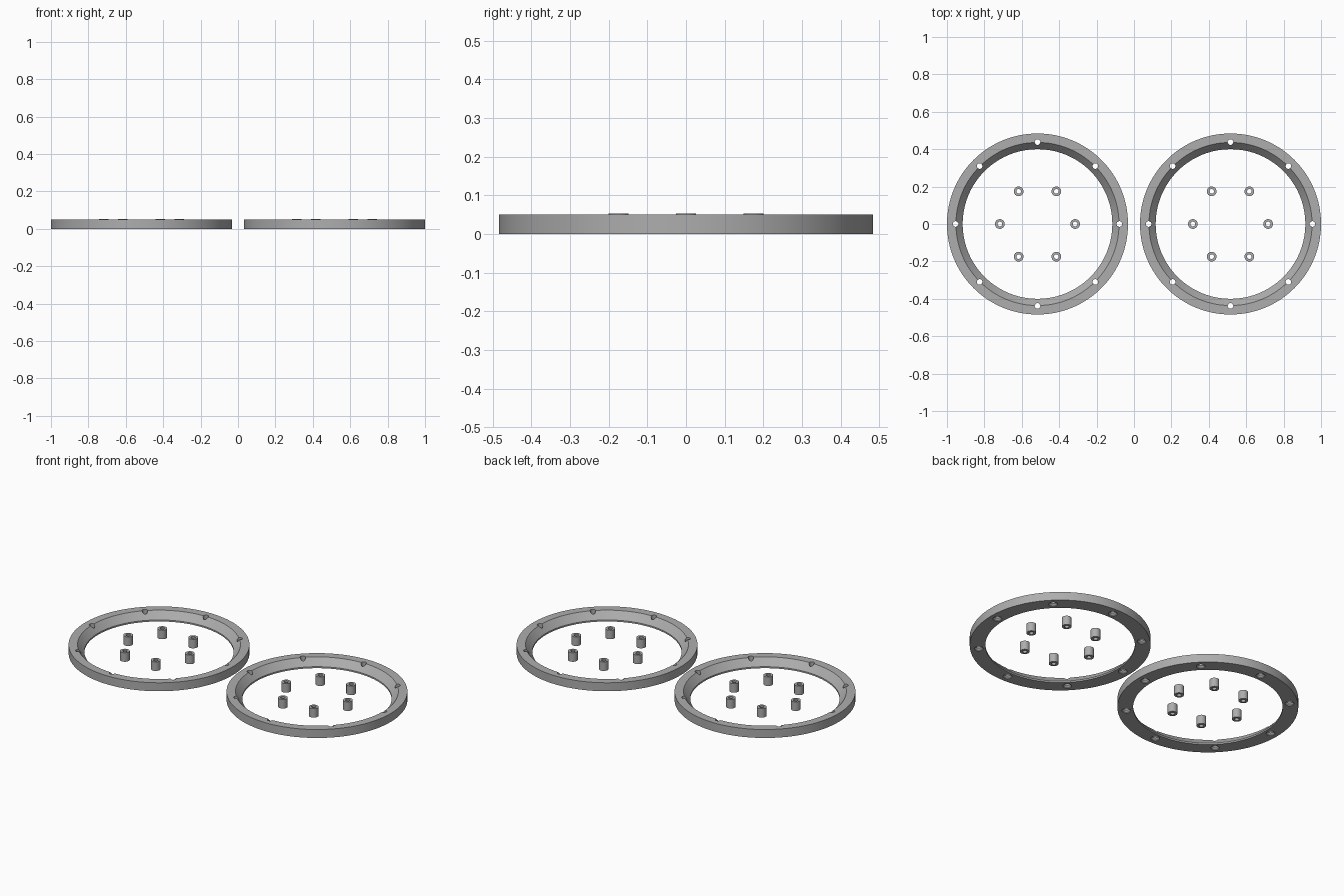
import bpy, bmesh
from math import radians, cos, sin, tau

cube = bpy.data.objects.get("Cube")
if cube:
    bpy.data.objects.remove(cube, do_unlink=True)

CENTRE_X = 0.516
HEIGHT = 0.05

grey = bpy.data.materials.new("plain_grey")
grey.use_nodes = True
colour = (0.42, 0.42, 0.42, 1)
grey.diffuse_color = colour
grey.node_tree.nodes["Principled BSDF"].inputs["Base Color"].default_value = colour


def lathe(bm, profile, centre, steps):
    """Revolve a closed (radius, height) profile about a vertical axis."""
    cx, cy = centre
    rings = [[bm.verts.new((cx + r * cos(tau * i / steps), cy + r * sin(tau * i / steps), z))
              for r, z in profile] for i in range(steps)]
    n = len(profile)
    for i in range(steps):
        a, b = rings[i], rings[(i + 1) % steps]
        for j in range(n):
            k = (j + 1) % n
            if profile[j][0] or profile[k][0]:
                bm.faces.new((a[j], b[j], b[k], a[k]))


def finish(bm, name):
    bmesh.ops.remove_doubles(bm, verts=bm.verts, dist=1e-5)
    bmesh.ops.recalc_face_normals(bm, faces=bm.faces)
    mesh = bpy.data.meshes.new(name)
    bm.to_mesh(mesh)
    bm.free()
    mesh.materials.append(grey)
    obj = bpy.data.objects.new(name, mesh)
    bpy.context.collection.objects.link(obj)
    return obj


def activate(obj):
    bpy.ops.object.select_all(action='DESELECT')
    obj.select_set(True)
    bpy.context.view_layer.objects.active = obj


def polar(x, radius, count):
    return [(x + radius * cos(tau * i / count), radius * sin(tau * i / count))
            for i in range(count)]


# Flange section with a low inner lip and sloped wall
ring_profile = [(0.484, 0), (0.484, HEIGHT), (0.436, HEIGHT), (0.4, 0.009), (0.4, 0)]
# Screw hole, countersunk from below
hole_profile = [(0, -0.01), (0.024, -0.01), (0.024, 0.004), (0.015, 0.013),
                (0.015, 0.07), (0, 0.07)]
# Hollow spacer
spacer_profile = [(0.026, 0), (0.026, 0.053), (0.0125, 0.053), (0.0125, 0)]

for side, x in (("right", -CENTRE_X), ("left", CENTRE_X)):
    # Ring with eight screw holes
    bm = bmesh.new()
    lathe(bm, ring_profile, (x, 0), 128)
    ring = finish(bm, side + "_ring")

    bm = bmesh.new()
    for spot in polar(x, 0.438, 8):
        lathe(bm, hole_profile, spot, 24)
    cutter = finish(bm, side + "_hole_cutter")
    cutter.hide_render = True

    cut = ring.modifiers.new("screw_holes", 'BOOLEAN')
    cut.operation = 'DIFFERENCE'
    cut.solver = 'EXACT'
    cut.object = cutter
    activate(ring)
    bpy.ops.object.modifier_apply(modifier=cut.name)
    bpy.data.objects.remove(cutter, do_unlink=True)
    bpy.ops.object.shade_smooth_by_angle(angle=radians(30))

    # Six loose spacers inside the ring
    for i, spot in enumerate(polar(x, 0.2015, 6)):
        bm = bmesh.new()
        lathe(bm, spacer_profile, spot, 32)
        spacer = finish(bm, f"{side}_spacer_{i + 1}")
        activate(spacer)
        bpy.ops.object.shade_smooth_by_angle(angle=radians(30))
